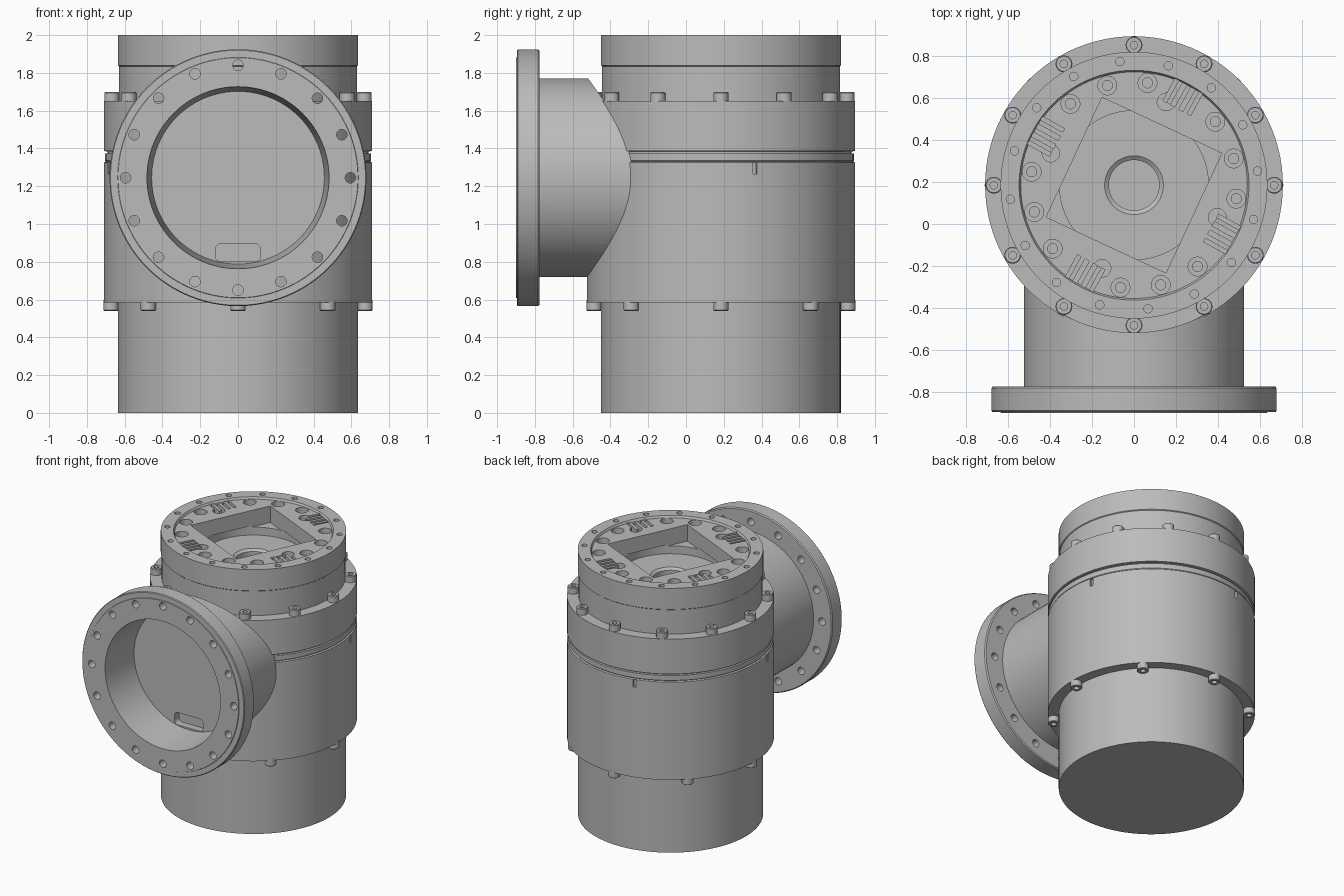
import bpy, bmesh
from math import radians, pi
from mathutils import Matrix, Vector

if "Cube" in bpy.data.objects:
    bpy.data.objects.remove(bpy.data.objects["Cube"])

grey = bpy.data.materials.new("plain_grey")
grey.use_nodes = True
grey.diffuse_color = (0.5, 0.5, 0.5, 1)
grey.node_tree.nodes["Principled BSDF"].inputs["Base Color"].default_value = (0.5, 0.5, 0.5, 1)

AXIS = Matrix.Translation((0, 0.185, 0))
BRANCH = Matrix.Translation((0, 0, 1.245)) @ Matrix.Rotation(pi / 2, 4, "X")


def polar(base, radius, degrees, z=0):
    """Frame at a polar position around the given axis, x pointing outward."""
    return base @ Matrix.Rotation(radians(degrees), 4, "Z") @ Matrix.Translation((radius, 0, z))


def lathe(target, profile, matrix, steps=96):
    """Revolve an (r, z) profile and add it to the target mesh."""
    bm = bmesh.new()
    verts = [bm.verts.new((r, 0, z)) for r, z in profile]
    edges = [bm.edges.new(pair) for pair in zip(verts, verts[1:])]
    bmesh.ops.spin(bm, geom=verts + edges, cent=(0, 0, 0), axis=(0, 0, 1),
                   angle=2 * pi, steps=steps, use_duplicate=False)
    bmesh.ops.remove_doubles(bm, verts=bm.verts, dist=1e-5)
    bmesh.ops.dissolve_degenerate(bm, edges=bm.edges, dist=1e-6)
    bm.transform(matrix)
    mesh = bpy.data.meshes.new("temp")
    bm.to_mesh(mesh)
    bm.free()
    target.from_mesh(mesh)
    bpy.data.meshes.remove(mesh)


def rod(target, radius, low, high, matrix, steps=24):
    lathe(target, [(0, low), (radius, low), (radius, high), (0, high)], matrix, steps)


def box(target, size, matrix):
    scale = Matrix.Diagonal(Vector((*size, 1)))
    return bmesh.ops.create_cube(target, size=1, matrix=matrix @ scale)["verts"]


def finish(bm, name):
    bmesh.ops.recalc_face_normals(bm, faces=bm.faces)
    mesh = bpy.data.meshes.new(name)
    bm.to_mesh(mesh)
    bm.free()
    mesh.materials.append(grey)
    obj = bpy.data.objects.new(name, mesh)
    bpy.context.collection.objects.link(obj)
    return obj


def cut(obj, bm):
    """Subtract the cutter mesh from the object and discard the cutter."""
    cutter = finish(bm, "cutter")
    cutter.hide_render = True
    mod = obj.modifiers.new("cut", "BOOLEAN")
    mod.operation, mod.solver, mod.use_self = "DIFFERENCE", "EXACT", True
    mod.object = cutter
    bpy.context.view_layer.objects.active = obj
    bpy.ops.object.modifier_apply(modifier=mod.name)
    bpy.data.objects.remove(cutter)


# Main housing: base, wide drum with grooves, neck with recessed top
bm = bmesh.new()
lathe(bm, [(0, 0), (.635, 0), (.635, .585), (.71, .585), (.71, 1.325), (.70, 1.33),
           (.704, 1.335), (.704, 1.372), (.69, 1.374), (.69, 1.384), (.71, 1.386),
           (.71, 1.65), (.63, 1.65), (.63, 1.835), (.636, 1.84), (.636, 2),
           (.548, 2), (.54, 1.985), (0, 1.985)], AXIS)
housing = finish(bm, "housing")

# Square opening over a round cavity with a central bore
bm = bmesh.new()
box(bm, (.63, .63, .2), polar(AXIS, 0, -25, 1.96))
cut(housing, bm)
bm = bmesh.new()
lathe(bm, [(0, 1.70), (.12, 1.70), (.12, 1.785), (.14, 1.8), (.355, 1.8),
           (.355, 1.87), (0, 1.87)], AXIS, 64)
cut(housing, bm)

# Counterbores, rim holes, rounded lobes and side notches
bm = bmesh.new()
for quarter in range(0, 360, 90):
    for angle in (15, 38, 82.5):
        lathe(bm, [(0, 1.89), (.024, 1.89), (.024, 1.94), (.045, 1.94), (.045, 2.05), (0, 2.05)],
              polar(AXIS, .492, angle + quarter), 24)
    box(bm, (.04, .022, .06), polar(AXIS, .71, 14.7 + quarter, 1.295))
for i in range(16):
    rod(bm, .02, 1.94, 2.05, polar(AXIS, .593, 6.5 + 22.5 * i), 16)
cut(housing, bm)
bm = bmesh.new()
for quarter in range(0, 360, 90):
    box(bm, (.12, .15, .14), polar(AXIS, .48, 61 + quarter, 2))
cut(housing, bm)
bm = bmesh.new()
for quarter in range(0, 360, 90):
    rod(bm, .042, 1.945, 2.05, polar(AXIS, .425, 69 + quarter))
cut(housing, bm)

# Radial fins standing in the four slots
bm = bmesh.new()
for quarter in range(0, 360, 90):
    for side in (-.045, 0, .045):
        box(bm, (.12, .022, .055),
            polar(AXIS, .48, 61 + quarter, 1.955) @ Matrix.Translation((0, side, 0)))
slot_fins = finish(bm, "slot_fins")

# Side branch: tube, flange and tapered blind bore
bm = bmesh.new()
lathe(bm, [(0, .59), (.457, .59), (.482, .9), (.635, .9), (.637, .896), (.675, .896),
           (.68, .89), (.68, .783), (.673, .775), (.525, .775), (.525, .1), (0, .1)], BRANCH)
branch = finish(bm, "branch_pipe")
bm = bmesh.new()
rod(bm, .703, -.2, 2.2, AXIS, 96)
cut(branch, bm)

# Flange bolt holes and the rounded pocket in the bore's back wall
bm = bmesh.new()
for i in range(16):
    rod(bm, .028, .7, 1, polar(BRANCH, .595, 22.5 * i), 20)
pocket = box(bm, (.24, .09, .093), Matrix.Translation((0, -.58, .848)))
corners = [e for e in {e for v in pocket for e in v.link_edges}
           if abs(e.verts[0].co.y - e.verts[1].co.y) > .05]
bmesh.ops.bevel(bm, geom=corners, offset=.03, segments=5, affect="EDGES", profile=.5)
cut(branch, bm)

# Socket-head screws above and below the drum
SCREW = [(0, .02), (.018, .02), (.018, .048), (.036, .048), (.04, .044), (.04, -.01), (0, -.01)]
bm = bmesh.new()
for i in range(12):
    lathe(bm, SCREW, polar(AXIS, .668, 30 * i, 1.65), 24)
upper_screws = finish(bm, "upper_screws")
bm = bmesh.new()
for i in range(8):
    lathe(bm, SCREW, polar(AXIS, .672, 45 * i, .588) @ Matrix.Rotation(pi, 4, "X"), 24)
lower_screws = finish(bm, "lower_screws")

# Smooth the round surfaces, keep the machined edges sharp
bpy.ops.object.select_all(action="DESELECT")
for obj in (housing, slot_fins, branch, upper_screws, lower_screws):
    obj.select_set(True)
bpy.context.view_layer.objects.active = housing
bpy.ops.object.shade_smooth_by_angle(angle=radians(25))
